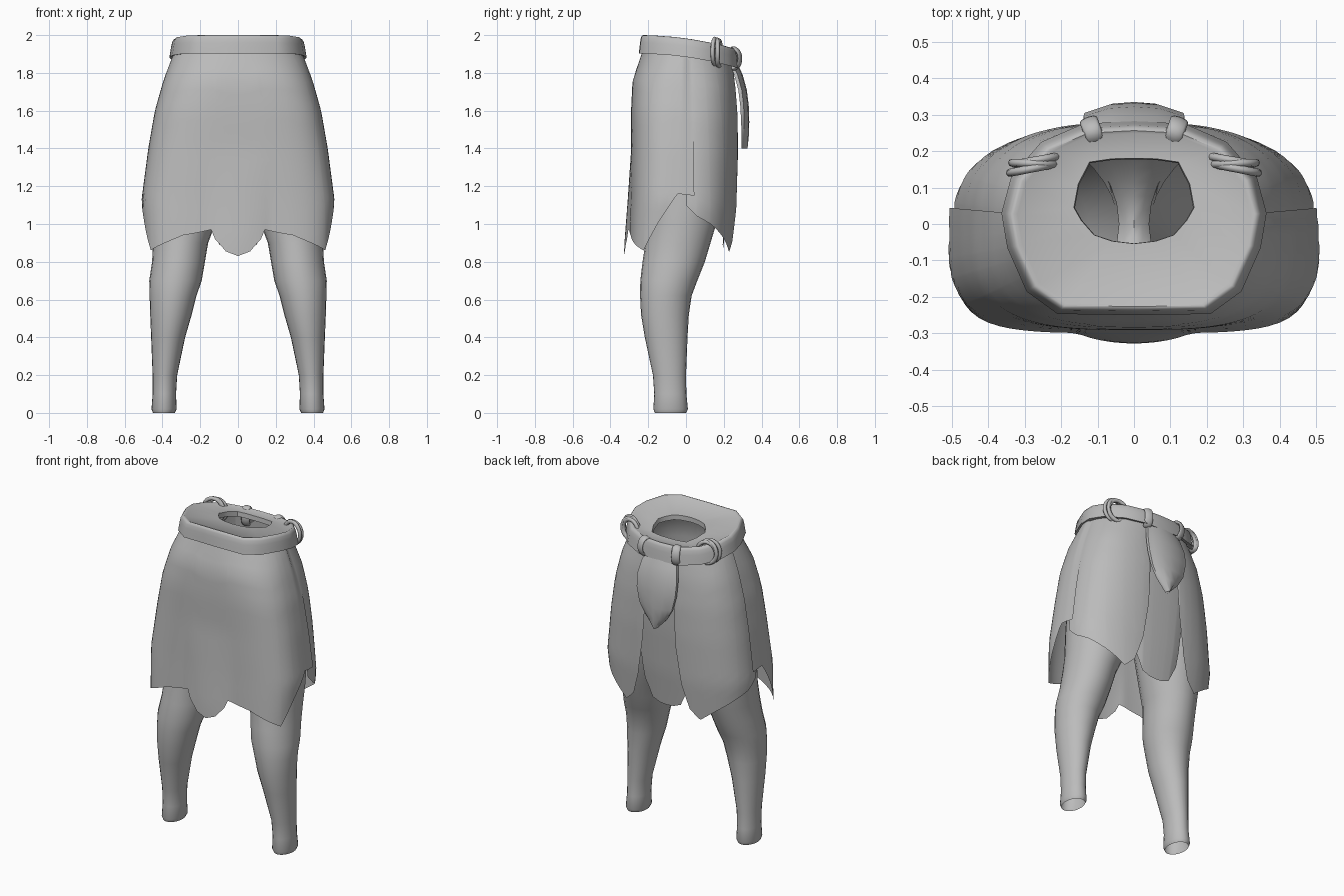
import bpy
import bmesh
from math import sin, cos, pi, radians

if "Cube" in bpy.data.objects:
    bpy.data.objects.remove(bpy.data.objects["Cube"])

cloth = bpy.data.materials.new("plain grey cloth")
cloth.use_nodes = True
GREY = (0.5, 0.5, 0.5, 1)
cloth.diffuse_color = GREY
cloth.node_tree.nodes["Principled BSDF"].inputs["Base Color"].default_value = GREY


def finish(obj, angle=45):
    obj.data.materials.clear()
    obj.data.materials.append(cloth)
    bpy.ops.object.select_all(action="DESELECT")
    obj.select_set(True)
    bpy.context.view_layer.objects.active = obj
    bpy.ops.object.shade_smooth_by_angle(angle=radians(angle))


def loft(name, rings, closed=True, caps=(), angle=45):
    """Skin a list of equally long point rows; caps holds row indices to fill."""
    bm = bmesh.new()
    rows = [[bm.verts.new(p) for p in ring] for ring in rings]
    n = len(rows[0])
    for a, b in zip(rows, rows[1:]):
        for i in range(n if closed else n - 1):
            k = (i + 1) % n
            bm.faces.new((a[i], a[k], b[k], b[i]))
    for c in caps:
        bm.faces.new(rows[c])
    bmesh.ops.recalc_face_normals(bm, faces=bm.faces)
    mesh = bpy.data.meshes.new(name)
    bm.to_mesh(mesh)
    bm.free()
    obj = bpy.data.objects.new(name, mesh)
    bpy.context.collection.objects.link(obj)
    finish(obj, angle)


def lerp_table(table, key):
    """Interpolate the rows of an ascending table by their first column."""
    if key <= table[0][0]:
        return table[0][1:]
    for a, b in zip(table, table[1:]):
        if key <= b[0]:
            t = (key - a[0]) / (b[0] - a[0])
            return [p + (q - p) * t for p, q in zip(a[1:], b[1:])]
    return table[-1][1:]


def outline(deg, w, front, back, front_power, back_power):
    """Plan point: boxy in front, rounder behind; zero degrees faces front."""
    s, c = sin(radians(deg)), cos(radians(deg))
    depth, n = (front, front_power) if c > 0 else (back, back_power)
    r = (abs(s / w) ** n + abs(c / depth) ** n) ** (-1 / n)
    return r * s, -r * c


def waist_drop(y):
    return 0.075 * (max(0, y + 0.25) / 0.52) ** 2


# Skirt: height, half width, front depth, back depth, front and back squareness
SKIRT = [(0.83, 0.488, 0.303, 0.255, 4.8, 2.5), (1.12, 0.512, 0.295, 0.28, 3.7, 2.5),
         (1.4, 0.475, 0.29, 0.286, 3.4, 2.5), (1.6, 0.44, 0.291, 0.282, 3.2, 2.5),
         (1.76, 0.395, 0.283, 0.268, 2.8, 2.5), (1.9, 0.342, 0.235, 0.248, 2.3, 2.2),
         (1.93, 0.325, 0.225, 0.24, 2.2, 2.2)]


def panel(name, hem, inset=0.0, side=1):
    start, end = hem[0][0], hem[-1][0]
    steps = int((end - start) / 3)
    angles = {start + (end - start) * i / steps for i in range(steps + 1)}
    angles = sorted(angles | {h[0] for h in hem})
    rings = []
    for j in range(19):
        t = j / 18
        ring = []
        for a in angles:
            top = 1.93 - waist_drop(outline(a, *SKIRT[-1][1:])[1])
            z = top + (lerp_table(hem, a)[0] - top) * t
            x, y = outline(a, *lerp_table(SKIRT, z + waist_drop(y=-0.25 if a < 90 else 0.1)))
            k = 1 - inset * t
            if y < 0:  # middle tongue stands a little proud
                y -= 0.025 * max(0, 1 - (x / 0.17) ** 2) * max(0, min(1, (1.4 - z) * 2))
            ring.append((side * x * k, y * k, z))
        rings.append(ring)
    loft(name, rings, closed=False)


half = [(12, 0.855), (22, 0.92), (25.5, 0.97), (45, 0.94), (64, 0.86),
        (73, 1.0), (79, 1.08), (85, 1.16), (95, 1.15)]
panel("front_skirt", [(-a, z) for a, z in reversed(half)] + [(0, 0.83)] + half)
for side, label in ((1, "left"), (-1, "right")):
    panel(label + "_rear_skirt",
          [(90, 1.1), (97, 1.04), (106, 1.0), (118, 0.93), (131, 0.85),
           (141, 0.91), (150, 1.06), (157, 1.3), (160, 1.6)], 0.03, side)
panel("back_skirt", [(142, 1.0), (153, 0.89), (166, 0.87), (180, 0.865),
                     (194, 0.87), (207, 0.89), (218, 1.0)], 0.25)

# Waistband and the opening in its flat top: matching half outlines, front to back
BAND = [(0, -0.25), (0.21, -0.247), (0.295, -0.185), (0.348, -0.065), (0.364, 0.03),
        (0.337, 0.13), (0.255, 0.225), (0.14, 0.275), (0, 0.283)]
HOLE = [(0, -0.054), (0.06, -0.047), (0.11, -0.03), (0.145, 0.01), (0.165, 0.045),
        (0.153, 0.11), (0.122, 0.17), (0.06, 0.179), (0, 0.18)]


def mirrored(points, inset, z):
    """Close a half outline, pull it inward and lay it on the sloping waist."""
    full = points + [(-x, y) for x, y in points[-2:0:-1]]
    k = 1 - inset / 0.3
    return [(x * k, y * k, z - waist_drop(y * k)) for x, y in full]


band = [mirrored(BAND, inset, z) for inset, z in (
    (0.025, 1.905), (0, 1.902), (0.004, 1.93), (0.008, 1.96),
    (0.013, 1.985), (0.02, 1.998), (0.028, 2.0), (0.036, 1.994))]
band += [mirrored(HOLE, 0, 1.98), mirrored(HOLE, 0.005, 1.95)]
loft("waistband", band, angle=50)

# Legs, open at the ankle: height, inner x, outer x, front y, back y
LEG = [(0, 0.335, 0.45, -0.165, 0.0), (0.02, 0.325, 0.458, -0.173, 0.01),
       (0.1, 0.328, 0.452, -0.168, 0.002), (0.2, 0.322, 0.452, -0.175, 0.0),
       (0.4, 0.28, 0.46, -0.218, 0.008), (0.52, 0.245, 0.465, -0.238, 0.015),
       (0.62, 0.22, 0.468, -0.243, 0.03), (0.7, 0.192, 0.47, -0.242, 0.06),
       (0.8, 0.175, 0.455, -0.23, 0.1), (0.9, 0.158, 0.45, -0.215, 0.13),
       (1.0, 0.12, 0.45, -0.205, 0.16), (1.2, 0.07, 0.45, -0.21, 0.2),
       (1.38, 0.04, 0.43, -0.22, 0.22)]
for side, label in ((1, "left"), (-1, "right")):
    rings = []
    for z, x0, x1, y0, y1 in LEG:
        rings.append([(side * ((x0 + x1) / 2 + (x1 - x0) / 2 * cos(2 * pi * i / 24)),
                       (y0 + y1) / 2 + (y1 - y0) / 2 * sin(2 * pi * i / 24), z)
                      for i in range(24)])
    loft(label + "_leg", rings)

# Saddle of cloth joining the legs under the opening
saddle = []
for i in range(13):
    v = i / 6 - 1
    w, z = 0.045 + 0.15 * v * v, 1.37 + 0.15 * v * v
    saddle.append([(w * u, 0.23 * v, z - 0.04 * u * u) for u in (-1, -0.5, 0, 0.5, 1)])
loft("crotch", saddle, closed=False)

# Pointed flap hanging behind: height, half width, y of its outer face, thickness
FLAP = [(1.4, 0.008, 0.326, 0.006), (1.47, 0.075, 0.333, 0.012), (1.54, 0.115, 0.335, 0.016),
        (1.63, 0.136, 0.332, 0.018), (1.71, 0.139, 0.322, 0.018), (1.79, 0.124, 0.3, 0.018),
        (1.85, 0.105, 0.272, 0.016), (1.89, 0.095, 0.255, 0.014)]
rings = []
for z, w, y, thick in FLAP:
    outer = [(w * u, y - 0.027 * max(0, abs(u) - 0.4) / 0.6, z)
             for u in (-1, -0.8, -0.5, 0, 0.5, 0.8, 1)]
    inner = [(x, yy - thick, zz) for x, yy, zz in reversed(outer)]
    rings.append(outer + inner)
loft("back_flap", rings, caps=(0, -1))


def ring_tie(name, pos, rot, radius, thick, scale):
    bpy.ops.mesh.primitive_torus_add(major_segments=24, minor_segments=8, location=pos,
                                     rotation=[radians(r) for r in rot],
                                     major_radius=radius, minor_radius=thick)
    obj = bpy.context.object
    obj.name = name
    obj.scale = scale
    finish(obj, 60)


# Cord coils at the sides and narrow loops holding the flap
for side, label in ((1, "left"), (-1, "right")):
    for k, (y, tilt) in enumerate(((0.152, -11), (0.166, 2), (0.175, -10))):
        ring_tie(f"{label}_cord_{k + 1}", (side * (0.282 - 0.007 * k), y, 1.912 - 0.004 * k),
                 (90, 0, side * tilt), 0.06, 0.011, (1, 1.12, 1))
    ring_tie(label + "_flap_loop", (side * 0.113, 0.252, 1.876),
             (0, 90, side * -20), 0.045, 0.011, (1.15, 0.8, 2.3))
